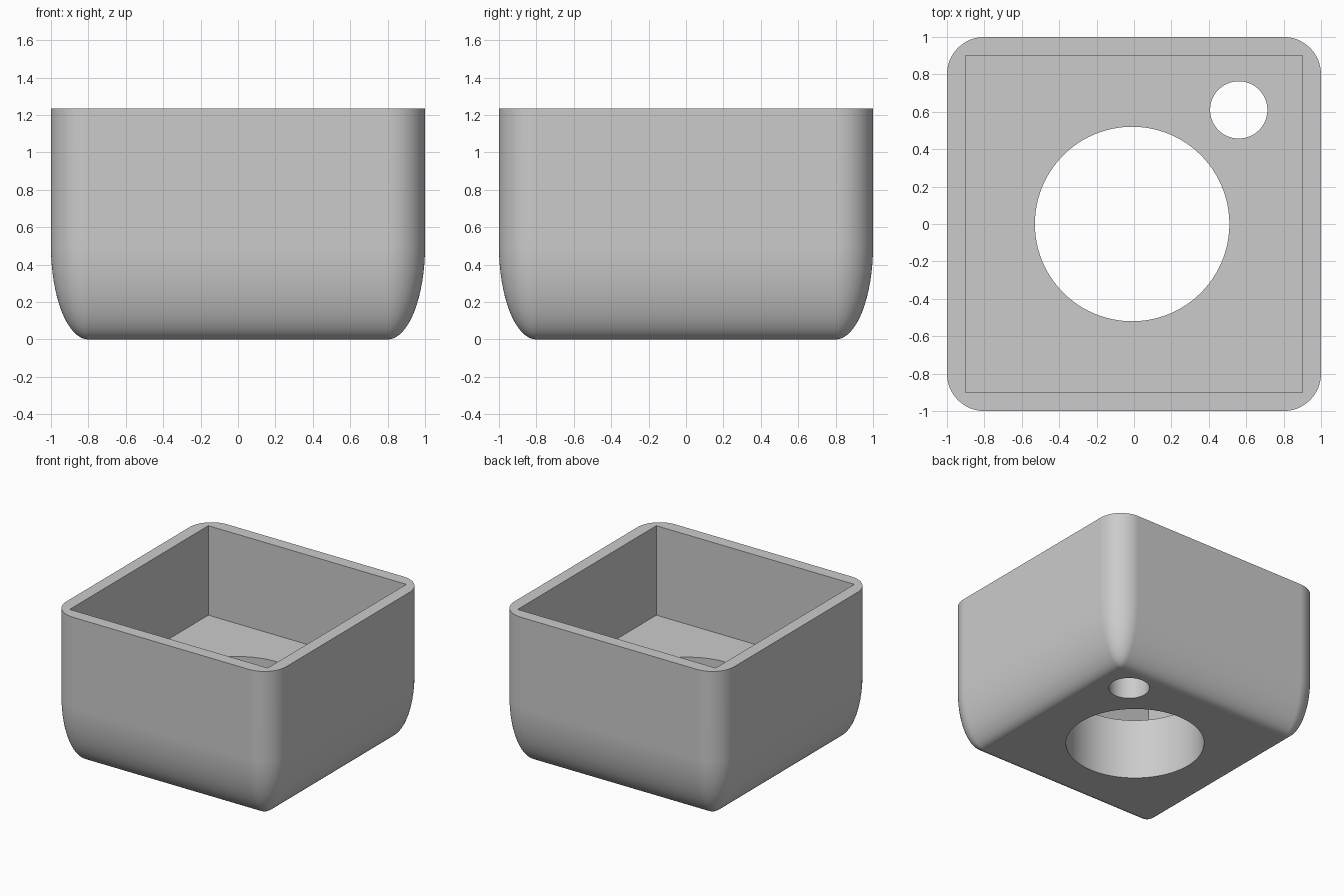
import bpy
import bmesh
from math import cos, sin, pi

HEIGHT, FLOOR = 1.235, 0.5      # overall height, inner floor level
CORE, ROUND = 0.8, 0.2          # half width of the straight core, corner radius
STEPS = 16                      # segments per quarter round

cube = bpy.data.objects.get("Cube")
if cube:
    bpy.data.objects.remove(cube, do_unlink=True)

grey = bpy.data.materials.new("grey")
grey.use_nodes = True
colour = (0.6, 0.6, 0.6, 1)
grey.diffuse_color = colour
grey.node_tree.nodes["Principled BSDF"].inputs["Base Color"].default_value = colour


def ring(bm, radius, z):
    """Rounded square outline whose corners have the given radius."""
    verts = []
    for quarter, (sx, sy) in enumerate(((1, 1), (-1, 1), (-1, -1), (1, -1))):
        for i in range(STEPS + 1):
            a = (quarter + i / STEPS) * pi / 2
            verts.append(bm.verts.new((sx * CORE + radius * cos(a),
                                       sy * CORE + radius * sin(a), z)))
    return verts


# Solid body: elliptical underside sweep, then straight walls
bm = bmesh.new()
rings = []
for i in range(STEPS + 1):
    a = i / STEPS * pi / 2
    rings.append(ring(bm, ROUND * sin(a), FLOOR * (1 - cos(a))))
rings.append(ring(bm, ROUND, HEIGHT))
for low, high in zip(rings, rings[1:]):
    for i in range(len(low)):
        j = (i + 1) % len(low)
        bm.faces.new((low[i], low[j], high[j], high[i]))
bm.faces.new(rings[-1])
bm.faces.new(rings[0][::-1])
bmesh.ops.remove_doubles(bm, verts=bm.verts, dist=1e-5)
bmesh.ops.recalc_face_normals(bm, faces=bm.faces)
mesh = bpy.data.meshes.new("square_pot")
bm.to_mesh(mesh)
bm.free()
mesh.materials.append(grey)
pot = bpy.data.objects.new("square_pot", mesh)
bpy.context.collection.objects.link(pot)


def cut(cutter):
    """Subtract the cutter from the pot and discard it."""
    cutter.hide_render = True
    cutter.data.materials.append(grey)
    bpy.context.view_layer.objects.active = pot
    mod = pot.modifiers.new("cut", 'BOOLEAN')
    mod.operation, mod.solver, mod.object = 'DIFFERENCE', 'EXACT', cutter
    bpy.ops.object.modifier_apply(modifier=mod.name)
    bpy.data.objects.remove(cutter, do_unlink=True)


# Square cavity
bpy.ops.mesh.primitive_cube_add(size=1, location=(0, 0, FLOOR + 0.5))
cavity = bpy.context.object
cavity.scale = (1.8, 1.8, 1)
cut(cavity)

# Large and small holes through the floor
for x, y, radius in ((-0.01, 0, 0.52), (0.56, 0.61, 0.153)):
    bpy.ops.mesh.primitive_cylinder_add(vertices=96, radius=radius, depth=2,
                                        location=(x, y, 0.2))
    cut(bpy.context.object)

# Smooth rounds with crisp rims
bpy.ops.object.select_all(action='DESELECT')
pot.select_set(True)
bpy.context.view_layer.objects.active = pot
bpy.ops.object.shade_smooth_by_angle(angle=pi / 6)
weighted = pot.modifiers.new("even_shading", 'WEIGHTED_NORMAL')
weighted.keep_sharp = True
